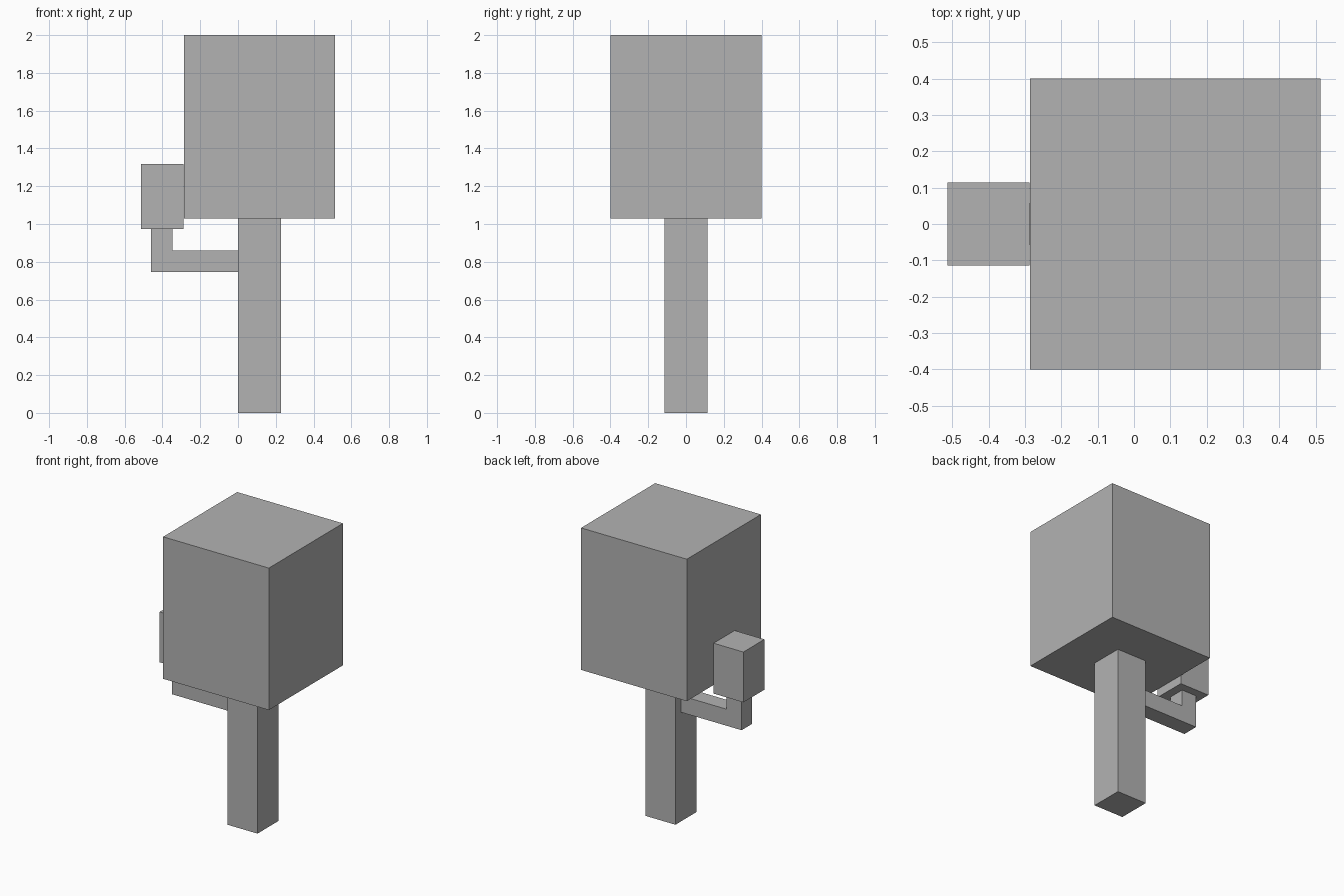
import bpy
import bmesh

cube = bpy.data.objects.get("Cube")
if cube:
    bpy.data.objects.remove(cube, do_unlink=True)

grey = bpy.data.materials.new("plain_grey")
grey.use_nodes = True
colour = (0.45, 0.45, 0.45, 1)
grey.diffuse_color = colour
grey.node_tree.nodes["Principled BSDF"].inputs["Base Color"].default_value = colour


def prism(name, outline, depth):
    """Extrude an x-z outline along y, centred on y = 0."""
    bm = bmesh.new()
    face = bm.faces.new([bm.verts.new((x, -depth / 2, z)) for x, z in outline])
    new = bmesh.ops.extrude_face_region(bm, geom=[face])["geom"]
    verts = [v for v in new if isinstance(v, bmesh.types.BMVert)]
    bmesh.ops.translate(bm, verts=verts, vec=(0, depth, 0))
    bmesh.ops.recalc_face_normals(bm, faces=bm.faces)
    mesh = bpy.data.meshes.new(name)
    bm.to_mesh(mesh)
    bm.free()
    mesh.materials.append(grey)
    obj = bpy.data.objects.new(name, mesh)
    bpy.context.collection.objects.link(obj)


def block(name, x0, x1, z0, z1, depth):
    prism(name, [(x0, z0), (x1, z0), (x1, z1), (x0, z1)], depth)


# Trunk and main crown
block("trunk", 0, 0.227, 0, 1.03, 0.227)
block("crown", -0.286, 0.513, 1.03, 2, 0.8)

# Bent side branch with its small crown
prism("branch", [(0, 0.747), (0, 0.86), (-0.347, 0.86), (-0.347, 0.973),
                 (-0.46, 0.973), (-0.46, 0.747)], 0.113)
block("small_crown", -0.513, -0.288, 0.973, 1.317, 0.227)
